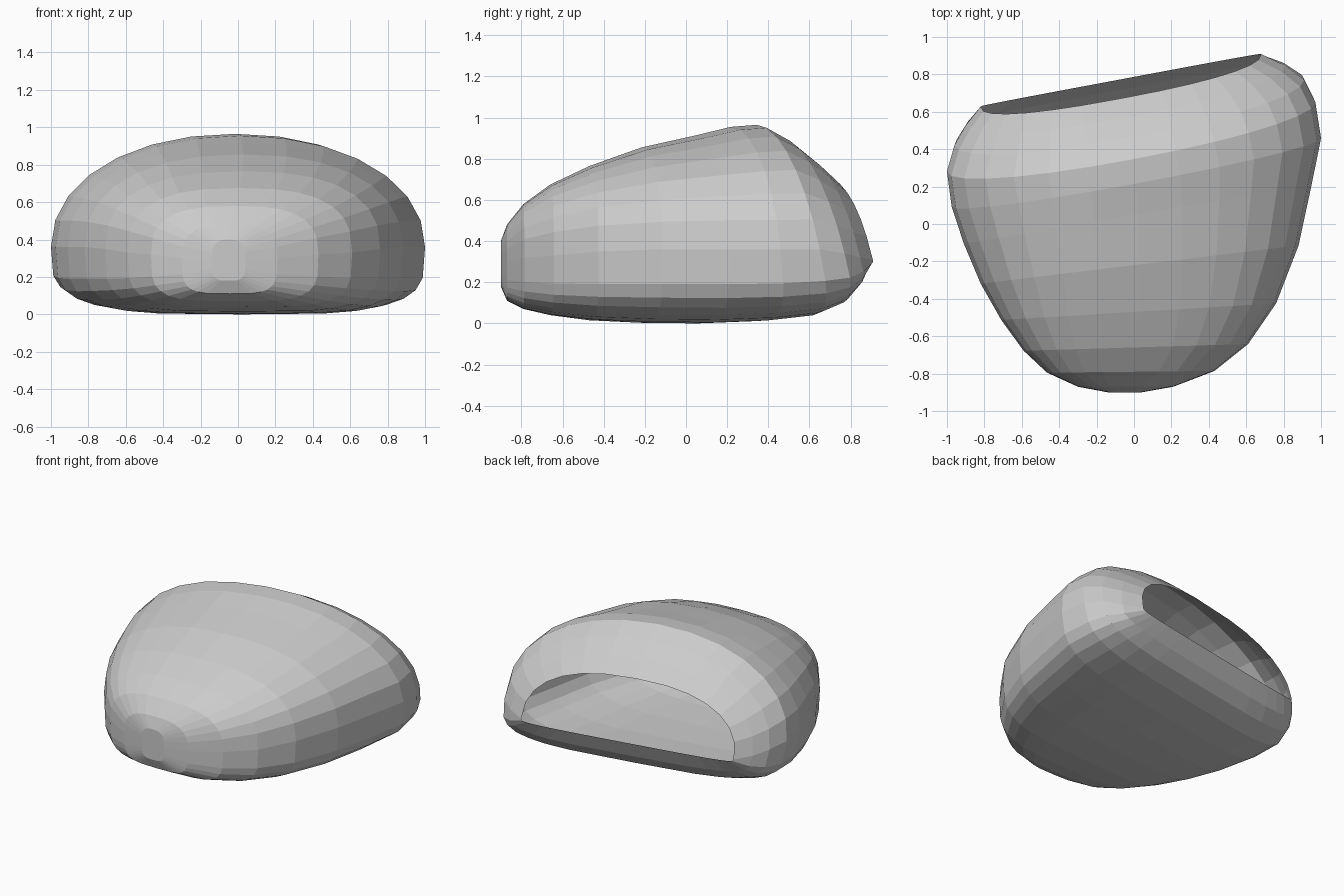
import bpy, bmesh, math

if "Cube" in bpy.data.objects:
    bpy.data.objects.remove(bpy.data.objects["Cube"])

# Sections from the open back rim to the closed front:
# (y, skew of y along x, lean of y along z, x left, x right, z bottom, z widest, z top, upper roundness)
SECTIONS = [
    (.783, .187, -.24, -.82, .68, .285, .31, .71, 2.4),
    (.70, .187, -.24, -.90, .81, .17, .32, .81, 2.2),
    (.61, .187, -.24, -.96, .91, .09, .34, .90, 2.1),
    (.48, .187, -.20, -1.0, .97, .035, .36, .965, 2.1),
    (.28, .185, -.10, -.975, 1.0, .01, .36, .955, 2.1),
    (.05, .17, 0, -.91, .95, 0, .36, .915, 2.2),
    (-.22, .12, 0, -.82, .88, .003, .36, .855, 2.3),
    (-.47, .06, 0, -.71, .76, .015, .35, .765, 2.5),
    (-.66, .03, 0, -.59, .61, .04, .33, .675, 2.7),
    (-.79, .01, 0, -.465, .43, .07, .32, .58, 2.8),
    (-.87, 0, 0, -.30, .21, .11, .30, .48, 2.8),
    (-.90, 0, 0, -.14, .04, .18, .30, .40, 2.8),
]
SIDES = 28


def spow(v, p):
    return math.copysign(abs(v) ** p, v)


def ring(bm, y, skew, lean, xl, xr, zb, zm, zt, n_up):
    """One rounded section: domed above its widest level, flat-bottomed below."""
    verts = []
    for i in range(SIDES):
        a = 2 * math.pi * i / SIDES
        c, s = math.cos(a), math.sin(a)
        upper = s >= 0
        n = n_up if upper else 4.0
        x = (xl + xr) / 2 + (xr - xl) / 2 * spow(c, 2 / n)
        z = zm + ((zt - zm) if upper else (zm - zb)) * spow(s, 2 / n)
        verts.append(bm.verts.new((x, y + skew * x + lean * (z - .3), z)))
    return verts


# Toe shell: skin the sections, close the front, leave the back open
bm = bmesh.new()
rings = [ring(bm, *s) for s in SECTIONS]
for a, b in zip(rings, rings[1:]):
    for i in range(SIDES):
        j = (i + 1) % SIDES
        bm.faces.new((a[i], a[j], b[j], b[i]))
bm.faces.new(rings[-1])
bmesh.ops.recalc_face_normals(bm, faces=bm.faces[:])
mesh = bpy.data.meshes.new("toe_shell")
bm.to_mesh(mesh)
bm.free()
shell = bpy.data.objects.new("toe_shell", mesh)
bpy.context.collection.objects.link(shell)
